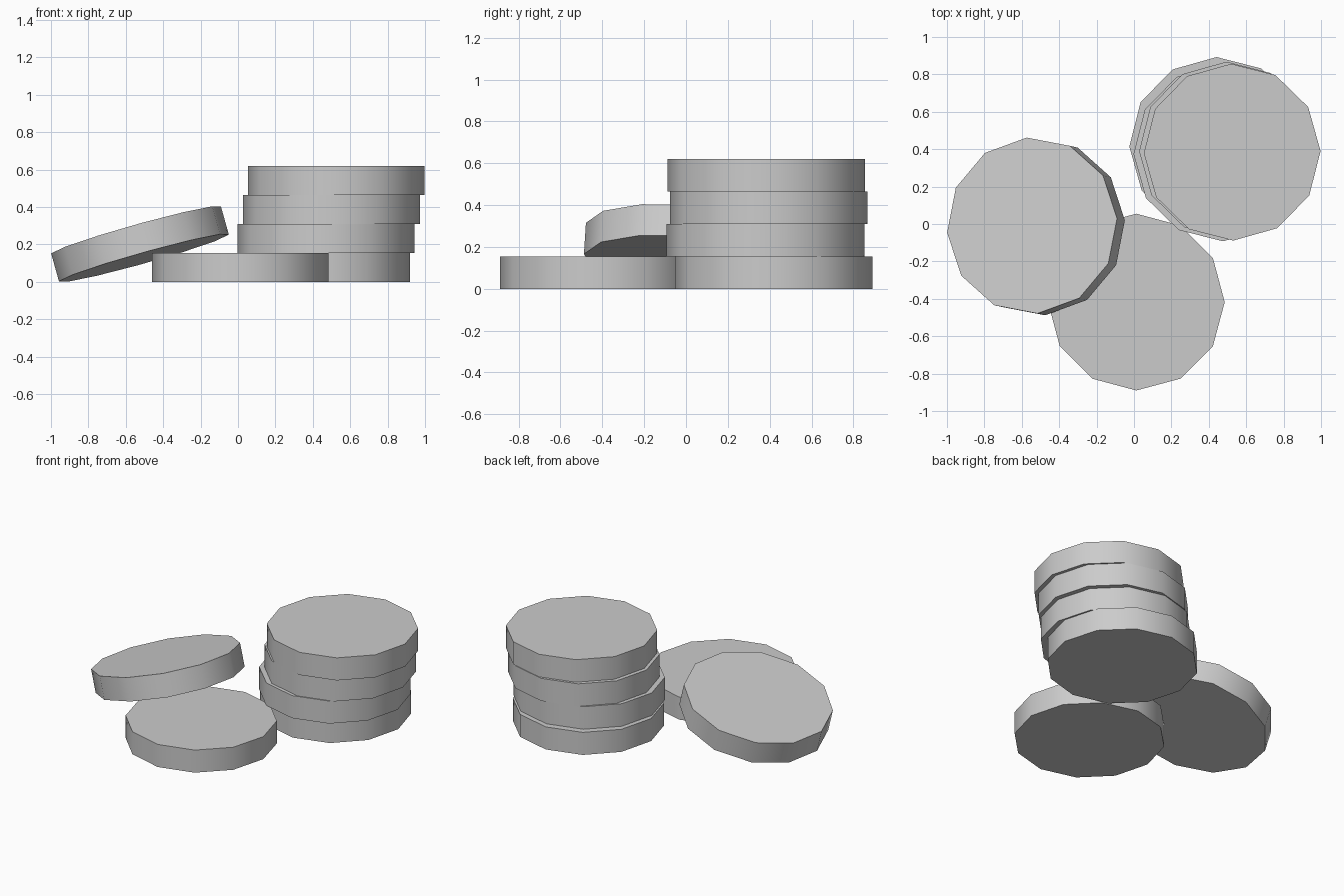
import bpy
from math import radians
from mathutils import Vector, Quaternion

if "Cube" in bpy.data.objects:
    bpy.data.objects.remove(bpy.data.objects["Cube"])

RADIUS, THICK = 0.4725, 0.155


def disc(name, center, spin=0.0, normal=(0, 0, 1)):
    """Twelve-sided disc with a vertex on local +x, spun then tilted to the normal."""
    bpy.ops.mesh.primitive_cylinder_add(vertices=12, radius=RADIUS, depth=THICK)
    ob = bpy.context.object
    ob.name = name
    # the primitive starts its ring on an axis, so spin is measured from +x
    tilt = Vector((0, 0, 1)).rotation_difference(Vector(normal))
    ob.rotation_mode = 'QUATERNION'
    ob.rotation_quaternion = tilt @ Quaternion((0, 0, 1), radians(spin))
    ob.location = center
    bpy.ops.object.shade_smooth_by_angle(angle=radians(35))
    return ob


# stack of four discs, each slightly shifted
stack = [(0.4475, 0.42), (0.47, 0.38), (0.50, 0.395), (0.525, 0.384)]
for i, (x, y) in enumerate(stack):
    disc(f"stacked_disc_{i + 1}", (x, y, THICK * (i + 0.5)), 0.7)

# single disc lying flat in front
disc("flat_disc", (0.0125, -0.4175, THICK / 2))

# disc leaning on the flat one
disc("leaning_disc", (-0.524, -0.013, 0.2025), 4.1, (-0.28, 0.064, 1))
